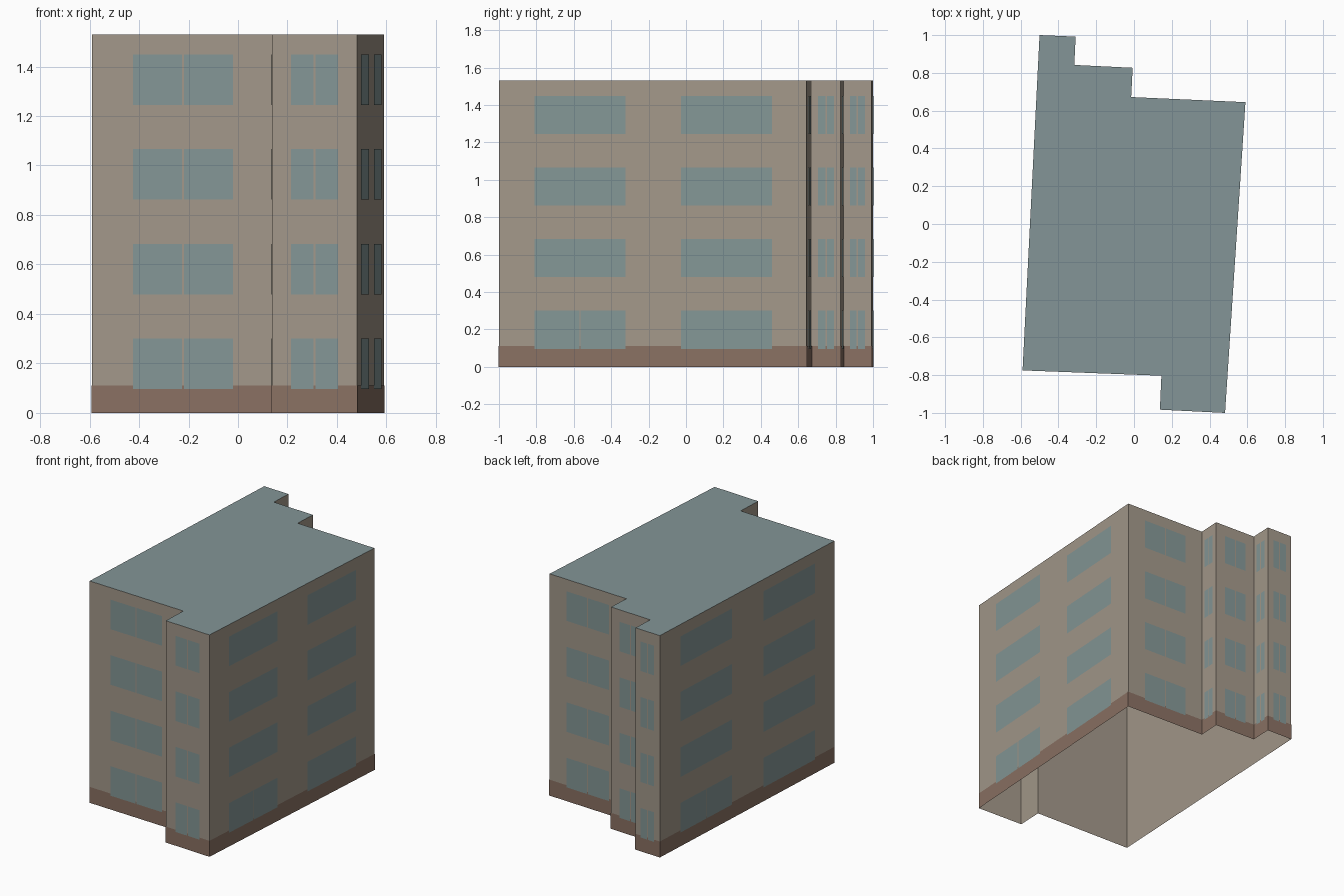
import bpy, bmesh
from mathutils import Vector

cube = bpy.data.objects.get("Cube")
if cube:
    bpy.data.objects.remove(cube, do_unlink=True)

HEIGHT, BASE = 1.53, 0.11
UP = Vector((0, 0, 1))

# Footprint, anticlockwise from the front left corner
outline = [Vector((x, y, 0)) for x, y in (
    (-0.59, -0.775), (0.145, -0.803), (0.137, -0.983), (0.482, -1.0),
    (0.59, 0.645), (-0.015, 0.672), (-0.007, 0.827), (-0.316, 0.842),
    (-0.309, 0.992), (-0.5, 1.0))]
walls = list(zip(outline, outline[1:] + outline[:1]))


def material(name, rgb):
    mat = bpy.data.materials.new(name)
    mat.use_nodes = True
    mat.diffuse_color = (*rgb, 1)
    mat.node_tree.nodes["Principled BSDF"].inputs["Base Color"].default_value = (*rgb, 1)
    return mat


def make_object(name, faces, mat):
    bm = bmesh.new()
    for face in faces:
        bm.faces.new([bm.verts.new(p) for p in face])
    bmesh.ops.remove_doubles(bm, verts=bm.verts, dist=0.0002)
    mesh = bpy.data.meshes.new(name)
    bm.to_mesh(mesh)
    bm.free()
    mesh.materials.append(mat)
    obj = bpy.data.objects.new(name, mesh)
    bpy.context.collection.objects.link(obj)


def upright(a, b, z0, z1):
    return [a + UP * z0, b + UP * z0, b + UP * z1, a + UP * z1]


def outward(a, b):
    return (b - a).normalized().cross(UP)


plaster = material("tan plaster", (0.366, 0.314, 0.254))
brick = material("brown base", (0.254, 0.165, 0.125))
glass = material("blue grey glass", (0.231, 0.309, 0.305))
roofing = material("grey roofing", (0.227, 0.301, 0.309))

# Outer walls, open underneath, and the flat roof
make_object("walls", [upright(a, b, 0, HEIGHT) for a, b in walls], plaster)
make_object("roof", [[p + UP * HEIGHT for p in outline]], roofing)

# Painted base band, mitred round the corners
normals = [outward(a, b) for a, b in walls]
ring = [p + (normals[i] + normals[i - 1]) * 0.0015 for i, p in enumerate(outline)]
make_object("base_band", [upright(a, b, 0, BASE)
                          for a, b in zip(ring, ring[1:] + ring[:1])], brick)

# Four storeys of windows: wide single panes on long walls, pairs on the rest
panes = []
for a, b in walls:
    length = (b - a).length
    shift = outward(a, b) * 0.003
    gap = 0.004 / length
    for storey in range(4):
        sill = 0.096 + 0.383 * storey
        if length > 1.2:
            spans = [(0.116, 0.411), (0.591, 0.887)]
            if storey == 0:
                spans[:1] = [(0.116, 0.2635 - gap), (0.2635 + gap, 0.411)]
        else:
            spans = [(0.225, 0.5 - gap), (0.5 + gap, 0.775)]
        for s, t in spans:
            panes.append(upright(a.lerp(b, s) + shift, a.lerp(b, t) + shift,
                                 sill, sill + 0.204))
make_object("windows", panes, glass)
